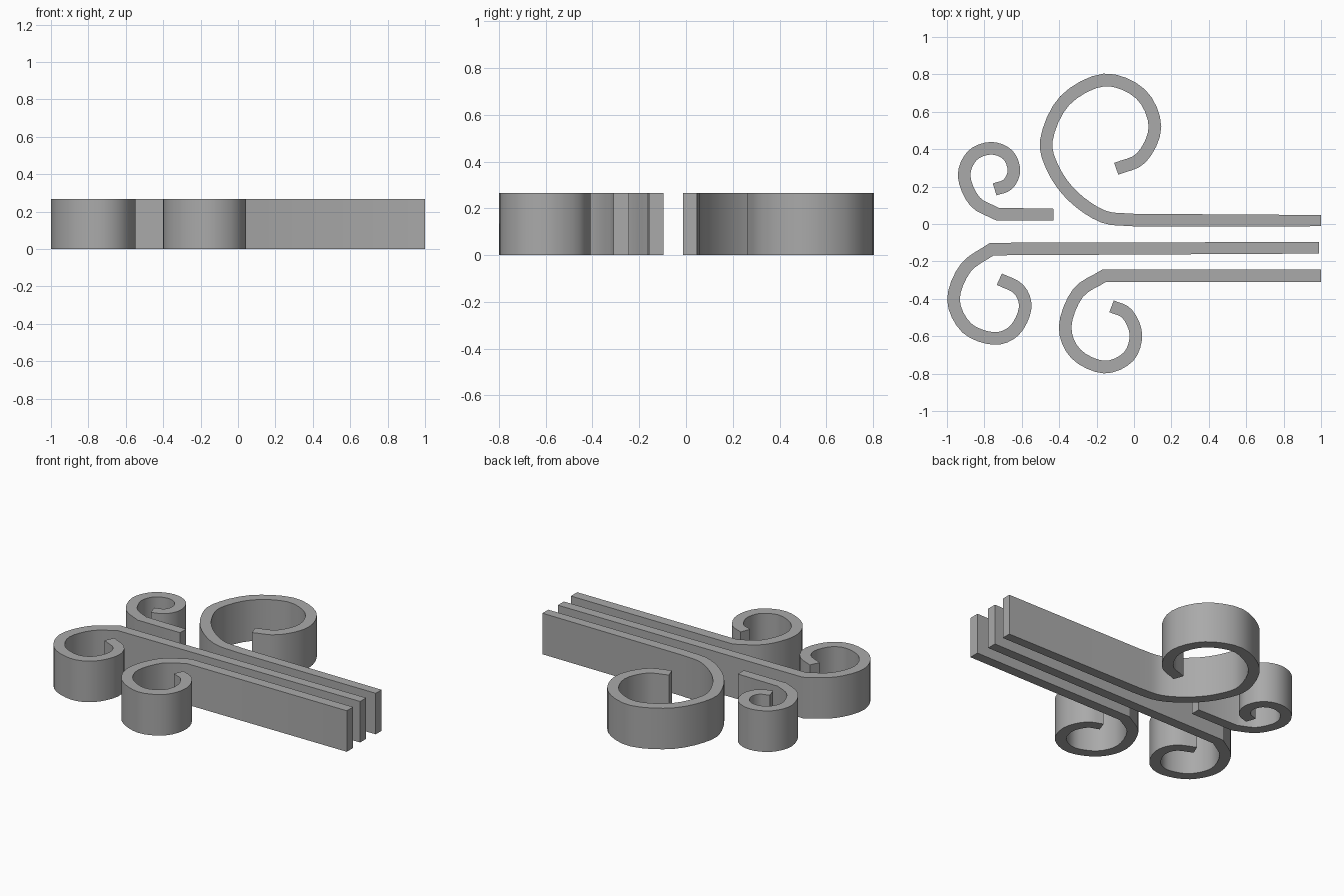
import bpy, bmesh, math
from mathutils import Vector

cube = bpy.data.objects.get("Cube")
if cube:
    bpy.data.objects.remove(cube)

HEIGHT = 0.267
STEPS = 4

grey = bpy.data.materials.new("mid grey")
grey.use_nodes = True
grey.diffuse_color = (0.4, 0.4, 0.4, 1)
grey.node_tree.nodes["Principled BSDF"].inputs["Base Color"].default_value = (0.4, 0.4, 0.4, 1)


def smooth_path(points):
    """Catmull-Rom curve through the points, with free ends."""
    p = [Vector(q) for q in points]
    p = [2 * p[0] - p[1]] + p + [2 * p[-1] - p[-2]]
    path = []
    for a, b, c, d in zip(p, p[1:], p[2:], p[3:]):
        for i in range(STEPS):
            t = i / STEPS
            path.append(0.5 * (2 * b + (c - a) * t + (2 * a - 5 * b + 4 * c - d) * t**2
                               + (3 * b - 3 * c + d - a) * t**3))
    return path + [p[-2]]


def ribbon(name, tail, tail_width, curl, width=0.067):
    """Upright strip: a straight tail running into a curled end."""
    path = [Vector(tail)] + smooth_path(curl)
    bm = bmesh.new()
    rings = []
    for i, p in enumerate(path):
        before = (p - path[i - 1]).normalized() if i else (path[1] - p).normalized()
        after = (path[i + 1] - p).normalized() if i + 1 < len(path) else before
        along = (before + after).normalized()
        half = (width if i else tail_width) / 2 / max(along.dot(before), 0.5)
        side = Vector((-along.y, along.x)) * half
        l, r = p + side, p - side
        rings.append([bm.verts.new((q.x, q.y, z)) for q, z in
                      ((l, 0), (r, 0), (r, HEIGHT), (l, HEIGHT))])
    for a, b in zip(rings, rings[1:]):
        for k in range(4):
            n = (k + 1) % 4
            bm.faces.new((a[k], a[n], b[n], b[k]))
    bm.faces.new(rings[0])
    bm.faces.new(rings[-1])
    bmesh.ops.recalc_face_normals(bm, faces=bm.faces)
    mesh = bpy.data.meshes.new(name)
    bm.to_mesh(mesh)
    bm.free()
    mesh.materials.append(grey)
    obj = bpy.data.objects.new(name, mesh)
    bpy.context.collection.objects.link(obj)
    bpy.ops.object.select_all(action='DESELECT')
    obj.select_set(True)
    bpy.context.view_layer.objects.active = obj
    bpy.ops.object.shade_smooth_by_angle(angle=math.radians(30))


# Large curl at the back
ribbon("large_back_curl", (1, 0.018), 0.06,
       [(0, 0.021), (-0.165, 0.04), (-0.325, 0.147), (-0.43, 0.29), (-0.468, 0.45),
        (-0.37, 0.66), (-0.16, 0.77), (0.035, 0.695), (0.112, 0.52),
        (0.04, 0.355), (-0.095, 0.295)])

# Small curl with a short tail
ribbon("small_back_curl", (-0.43, 0.05), 0.063,
       [(-0.73, 0.053), (-0.85, 0.12), (-0.908, 0.255), (-0.865, 0.365), (-0.765, 0.405),
        (-0.675, 0.37), (-0.642, 0.285), (-0.675, 0.212), (-0.745, 0.185)])

# Middle curl reaching furthest to the side
ribbon("middle_curl", (0.99, -0.127), 0.062,
       [(-0.76, -0.134), (-0.9, -0.235), (-0.965, -0.405), (-0.895, -0.555),
        (-0.75, -0.612), (-0.64, -0.57), (-0.582, -0.45), (-0.615, -0.35), (-0.72, -0.295)])

# Front curl
ribbon("front_curl", (1, -0.277), 0.065,
       [(-0.16, -0.277), (-0.3, -0.37), (-0.368, -0.55), (-0.31, -0.695),
        (-0.16, -0.765), (-0.03, -0.71), (0.01, -0.59), (-0.037, -0.48), (-0.12, -0.44)])
